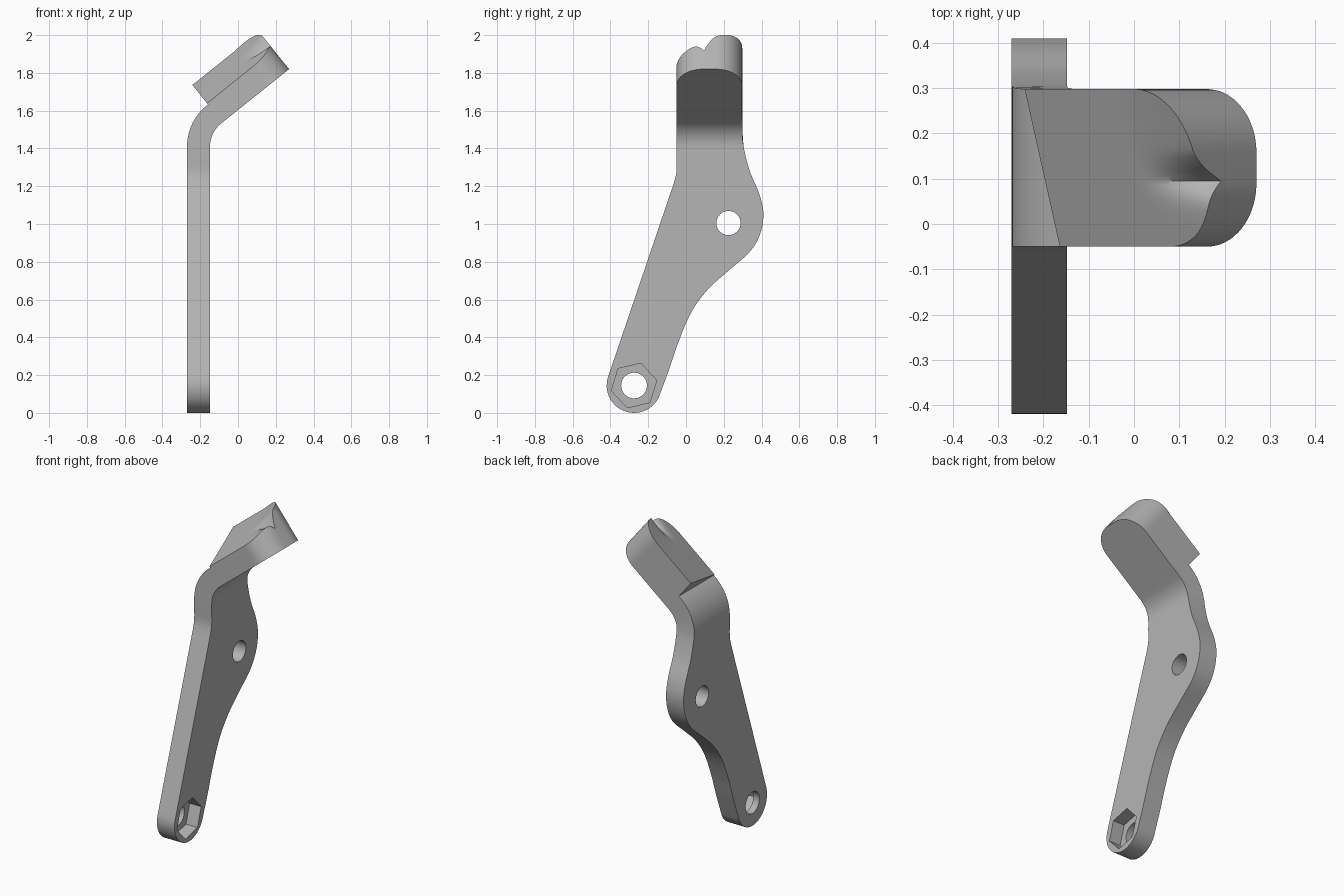
import bpy, bmesh, math
from mathutils import Vector

cube = bpy.data.objects.get("Cube")
if cube:
    bpy.data.objects.remove(cube)

steel = bpy.data.materials.new("plain_grey")
steel.use_nodes = True
grey = (0.46, 0.46, 0.46, 1)
steel.diffuse_color = grey
steel.node_tree.nodes["Principled BSDF"].inputs["Base Color"].default_value = grey

# Main dimensions
THICK, INNER_X = 0.122, -0.148
BEND_Z, BEND_R, TURN = 1.41, 0.156, math.radians(51.3)
PAD_START = BEND_Z + BEND_R * TURN
END = PAD_START + 0.461
FOOT_Y, FOOT_R, TIP_R = -0.275, 0.145, 0.14
CREASE = 0.095

# Edge points of the arm as (height, y)
FRONT_EDGE = [(0.192, -0.412), (1.2, -0.07), (1.27, -0.051), (1.35, -0.05), (END, -0.05)]
BACK_EDGE = [(0.098, -0.138), (0.228, -0.09), (0.386, -0.036), (0.545, 0.035),
             (0.66, 0.122), (0.757, 0.23), (0.852, 0.337), (0.94, 0.39),
             (1.05, 0.41), (1.153, 0.39), (1.285, 0.336), (1.43, 0.302),
             (1.55, 0.298), (END, 0.298)]


def smooth_edge(points, s):
    """Cubic interpolation through the edge points."""
    i = max(k for k in range(len(points) - 1) if points[k][0] <= s or k == 0)

    def slope(k):
        a, b = points[max(k - 1, 0)], points[min(k + 1, len(points) - 1)]
        return (b[1] - a[1]) / (b[0] - a[0])
    (s0, y0), (s1, y1) = points[i], points[i + 1]
    h = s1 - s0
    t = (s - s0) / h
    if i == 0:
        return y0 + (y1 - y0) * t
    return ((1 + 2 * t) * (1 - t) ** 2 * y0 + t * (1 - t) ** 2 * h * slope(i)
            + t * t * (3 - 2 * t) * y1 + t * t * (t - 1) * h * slope(i + 1))


def limits(s):
    """Front and back y of the arm at path length s."""
    round_foot = math.sqrt(max(0, FOOT_R ** 2 - (s - FOOT_R) ** 2))
    lo = FOOT_Y - round_foot if s < FRONT_EDGE[0][0] else smooth_edge(FRONT_EDGE, s)
    hi = FOOT_Y + round_foot if s < BACK_EDGE[0][0] else smooth_edge(BACK_EDGE, s)
    over = max(0, s - (END - TIP_R))
    inset = TIP_R - math.sqrt(max(0, TIP_R ** 2 - over ** 2))
    return lo + inset, hi - inset


def place(s, n, y):
    """Point at path length s, height n off the inner face."""
    a = min(max(0, (s - BEND_Z) / BEND_R), TURN)
    normal = Vector((-math.cos(a), 0, math.sin(a)))
    along = Vector((math.sin(a), 0, math.cos(a)))
    p = Vector((INNER_X + BEND_R, y, BEND_Z)) + normal * (BEND_R + n)
    return p + along * (s - BEND_Z - a * BEND_R)


def spread(a, b, count):
    return [a + (b - a) * i / count for i in range(count)]


def loft(name, rings):
    bm = bmesh.new()
    rows = [[bm.verts.new(p) for p in ring] for ring in rings]
    for r0, r1 in zip(rows, rows[1:]):
        for i in range(len(r0)):
            j = (i + 1) % len(r0)
            bm.faces.new((r0[i], r0[j], r1[j], r1[i]))
    bm.faces.new(rows[0])
    bm.faces.new(rows[-1])
    bmesh.ops.recalc_face_normals(bm, faces=bm.faces)
    mesh = bpy.data.meshes.new(name)
    bm.to_mesh(mesh)
    bm.free()
    obj = bpy.data.objects.new(name, mesh)
    bpy.context.collection.objects.link(obj)
    mesh.materials.append(steel)
    return obj


def select(obj):
    bpy.ops.object.select_all(action='DESELECT')
    obj.select_set(True)
    bpy.context.view_layer.objects.active = obj


def cut(target, name, sides, radius, y, z, x0, x1, turn=0):
    ring = [(radius * math.cos(turn + math.tau * i / sides) + y,
             radius * math.sin(turn + math.tau * i / sides) + z) for i in range(sides)]
    cutter = loft(name, [[(x, *p) for p in ring] for x in (x0, x1)])
    cutter.hide_render = True
    mod = target.modifiers.new(name, 'BOOLEAN')
    mod.operation, mod.solver, mod.object = 'DIFFERENCE', 'EXACT', cutter
    select(target)
    bpy.ops.object.modifier_apply(modifier=name)
    bpy.data.objects.remove(cutter)


# Rounded tip stations, shared by arm and pad
tip = [END - TIP_R * (1 - math.sin(math.pi / 2 * i / 18)) for i in range(19)]

# Bent arm
stations = [FOOT_R * (1 - math.cos(math.pi / 2 * (i + 0.2) / 14)) for i in range(14)]
stations += spread(FOOT_R, BEND_Z, 60) + spread(BEND_Z, PAD_START, 14)
stations += spread(PAD_START, tip[0], 6) + tip
rings = []
for s in stations:
    lo, hi = limits(s)
    rings.append([place(s, 0, lo), place(s, 0, hi), place(s, THICK, hi), place(s, THICK, lo)])
arm = loft("bent_arm", rings)

# Pivot hole, foot hole and hexagonal nut pocket
cut(arm, "pivot_hole", 48, 0.064, 0.225, 1.005, -0.4, 0)
cut(arm, "foot_hole", 48, 0.068, FOOT_Y, FOOT_R, -0.4, 0)
cut(arm, "nut_pocket", 6, 0.123, FOOT_Y, FOOT_R, INNER_X - 0.08, 0, math.radians(13))


def pad_height(y, d):
    """Sloping top with a creased notch that fades away from the tip."""
    fade = max(0, 1 - d / 0.18) ** 1.5
    gap = abs(y - CREASE)
    notch = 0.055 * math.exp(-(gap / 0.028) ** 1.3)
    swell = 0.02 * min(1, gap / 0.06) if y > CREASE else 0
    return 0.13 + 0.125 * (y + 0.05) / 0.35 + fade * (swell - notch)


# Raised foot pad
rings = []
for s in spread(END - 0.452, tip[0], 16) + tip:
    lo, hi = limits(s)
    ys = spread(lo, CREASE, 18) + spread(CREASE, hi, 18) + [hi]
    top = [place(s, pad_height(y, END - s), y) for y in ys]
    rings.append(top + [place(s, THICK, hi), place(s, THICK, lo)])
pad = loft("foot_pad", rings)

for obj in (arm, pad):
    select(obj)
    bpy.ops.object.shade_smooth_by_angle(angle=math.radians(30))
